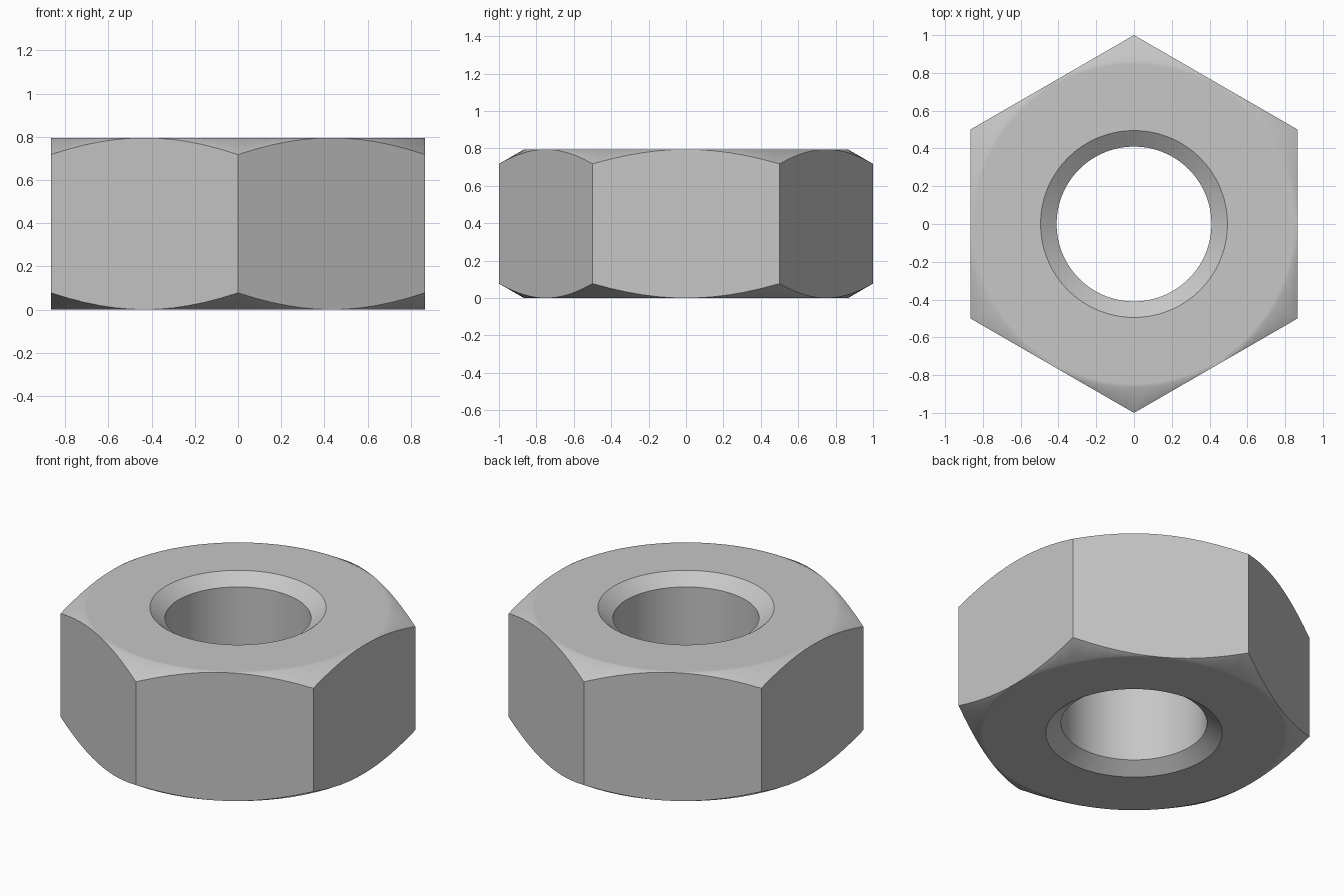
import bpy
import bmesh
from math import cos, sin, tan, radians, pi

cube = bpy.data.objects.get("Cube")
if cube:
    bpy.data.objects.remove(cube, do_unlink=True)

SEGMENTS = 72
HEIGHT = 0.795
FLAT = cos(radians(30))      # centre to side face
BORE, RIM = 0.41, 0.495      # hole radius, countersink radius
SINK = 0.063                 # countersink depth
SLOPE = tan(radians(30))     # corner chamfer slope

steel = bpy.data.materials.new("steel_grey")
steel.use_nodes = True
colour = (0.57, 0.57, 0.57, 1)
steel.diffuse_color = colour
steel.node_tree.nodes["Principled BSDF"].inputs["Base Color"].default_value = colour


def profile(angle):
    """Closed cross-section (radius, height) of the nut at one angle."""
    offset = (angle + pi / 6) % (pi / 3) - pi / 6
    outer = FLAT / cos(offset)
    drop = (outer - FLAT) * SLOPE
    lower = [(BORE, SINK), (RIM, 0), (FLAT - 0.02, 0), (FLAT, 0), (outer, drop)]
    upper = [(r, HEIGHT - z) for r, z in reversed(lower)]
    return lower + upper


# Sweep the cross-section around the hole
bm = bmesh.new()
sections = []
for i in range(SEGMENTS):
    a = 2 * pi * i / SEGMENTS
    sections.append([bm.verts.new((r * cos(a), r * sin(a), z)) for r, z in profile(a)])

for i, here in enumerate(sections):
    after = sections[(i + 1) % SEGMENTS]
    for j in range(len(here)):
        k = (j + 1) % len(here)
        bm.faces.new((here[j], after[j], after[k], here[k]))

# Chamfer vanishes at the middle of each side face
bmesh.ops.remove_doubles(bm, verts=bm.verts, dist=0.00001)
bmesh.ops.recalc_face_normals(bm, faces=bm.faces)

mesh = bpy.data.meshes.new("hex_nut")
bm.to_mesh(mesh)
bm.free()
mesh.materials.append(steel)
nut = bpy.data.objects.new("hex_nut", mesh)
bpy.context.collection.objects.link(nut)

# Smooth bore and chamfers, crisp corners
bpy.ops.object.select_all(action="DESELECT")
nut.select_set(True)
bpy.context.view_layer.objects.active = nut
bpy.ops.object.shade_smooth_by_angle(angle=radians(34))
